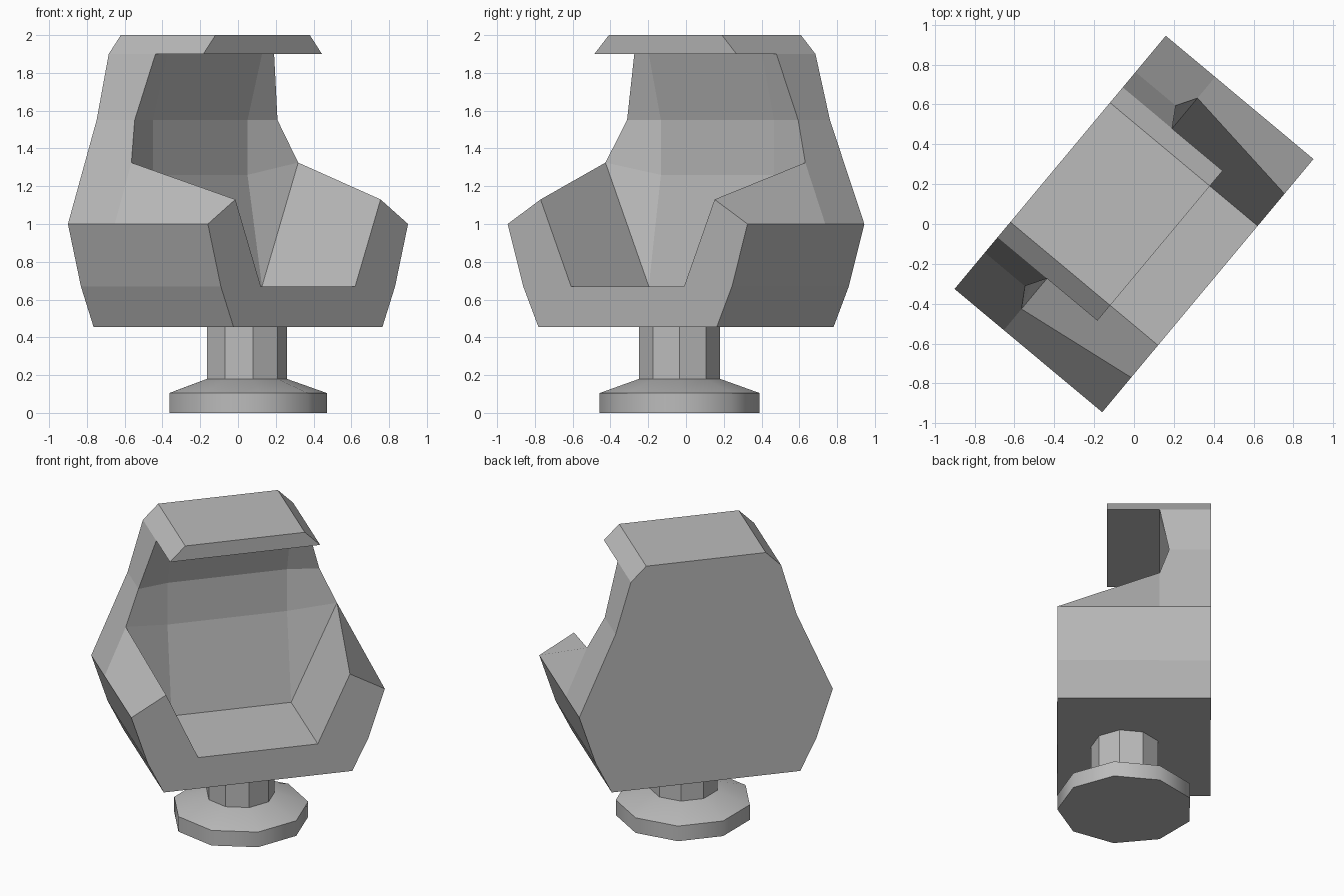
import bpy, bmesh, math

cube = bpy.data.objects.get("Cube")
if cube:
    bpy.data.objects.remove(cube, do_unlink=True)

TURN = math.radians(50.15)   # whole model is turned about z
FRONT, BACK = -0.4825, 0.4825
INNER, REST = 0.16, 0.26     # depth of the seat edge and of the recessed backrest

grey = bpy.data.materials.new("plain grey")
grey.use_nodes = True
colour = (0.5, 0.5, 0.5, 1)
grey.diffuse_color = colour
grey.node_tree.nodes["Principled BSDF"].inputs["Base Color"].default_value = colour


def finish(name, bm):
    """Turn a bmesh into a grey object in the turned frame."""
    bmesh.ops.recalc_face_normals(bm, faces=bm.faces[:])
    mesh = bpy.data.meshes.new(name)
    bm.to_mesh(mesh)
    bm.free()
    mesh.materials.append(grey)
    obj = bpy.data.objects.new(name, mesh)
    obj.rotation_euler.z = TURN
    bpy.context.collection.objects.link(obj)
    return obj


# Pod shell: half outline (half width, height), bottom to top
outline = {"base": (0.615, 0.455), "low": (0.72, 0.67), "mid": (0.827, 1.0),
           "high": (0.59, 1.55), "brow": (0.49, 1.9), "top": (0.39, 2.0)}
points = {"back_" + k: (x, BACK, z) for k, (x, z) in outline.items()}
points.update({"front_" + k: (*outline[k][:1], FRONT, outline[k][1]) for k in ("base", "low", "mid")})
points.update({
    "mid_edge": (0.827, INNER, 1.0),
    "arm_tip": (0.60, FRONT, 1.13), "lip": (0.39, FRONT, 0.67),
    "seat": (0.39, INNER, 0.67), "shoulder": (0.689, INNER, 1.325),
    "rest_low": (0.39, REST, 1.26), "rest_high": (0.39, REST, 1.55),
    "rest_top": (0.39, INNER, 1.9),
    "edge_high": (0.59, 0.22, 1.55), "edge_top": (0.49, INNER, 1.9),
    "hood_low": (0.49, -0.17, 1.9), "hood_top": (0.39, -0.17, 2.0),
})

bm = bmesh.new()
right = {k: bm.verts.new(p) for k, p in points.items()}
left = {k: bm.verts.new((-x, y, z)) for k, (x, y, z) in points.items()}

# Faces that occur on both sides
paired = [
    "front_base front_low back_low back_base",
    "front_low front_mid mid_edge back_mid back_low",
    "back_mid mid_edge shoulder edge_high back_high",
    "back_high edge_high edge_top back_brow",
    "back_brow edge_top hood_low hood_top back_top",
    "front_mid arm_tip shoulder mid_edge",
    "lip seat shoulder arm_tip",
    "seat rest_low shoulder",
    "rest_low rest_high edge_high shoulder",
    "rest_high rest_top edge_top edge_high",
]
for names in paired:
    for side in (right, left):
        bm.faces.new([side[n] for n in names.split()])

# Faces that span both sides: half outline, then its mirror image
spanning = [
    "front_base back_base",
    "lip seat", "seat rest_low", "rest_low rest_high", "rest_high rest_top",
    "rest_top edge_top hood_low",
    "hood_low hood_top", "hood_top back_top",
    "front_base front_low front_mid arm_tip lip",
    "back_base back_low back_mid back_high back_brow back_top",
]
for names in spanning:
    half = names.split()
    bm.faces.new([right[n] for n in half] + [left[n] for n in reversed(half)])
finish("pod_shell", bm)


# Pedestal: nine-sided rings stacked upward
def pedestal(name, rings, sides=9, centre_y=-0.053):
    bm = bmesh.new()
    loops = []
    for radius, z in rings:
        angles = [2 * math.pi * i / sides - math.pi / 2 for i in range(sides)]
        loops.append([bm.verts.new((radius * math.cos(a), centre_y + radius * math.sin(a), z))
                      for a in angles])
    for low, high in zip(loops, loops[1:]):
        for i in range(sides):
            j = (i + 1) % sides
            bm.faces.new((low[i], low[j], high[j], high[i]))
    bm.faces.new(loops[0])
    bm.faces.new(loops[-1])
    return finish(name, bm)


foot = pedestal("foot", [(0.43, 0), (0.43, 0.105), (0.218, 0.18)])
pedestal("stem", [(0.218, 0.18), (0.218, 0.455)])

bpy.ops.object.select_all(action="DESELECT")
foot.select_set(True)
bpy.context.view_layer.objects.active = foot
bpy.ops.object.shade_smooth_by_angle(angle=math.radians(45))
